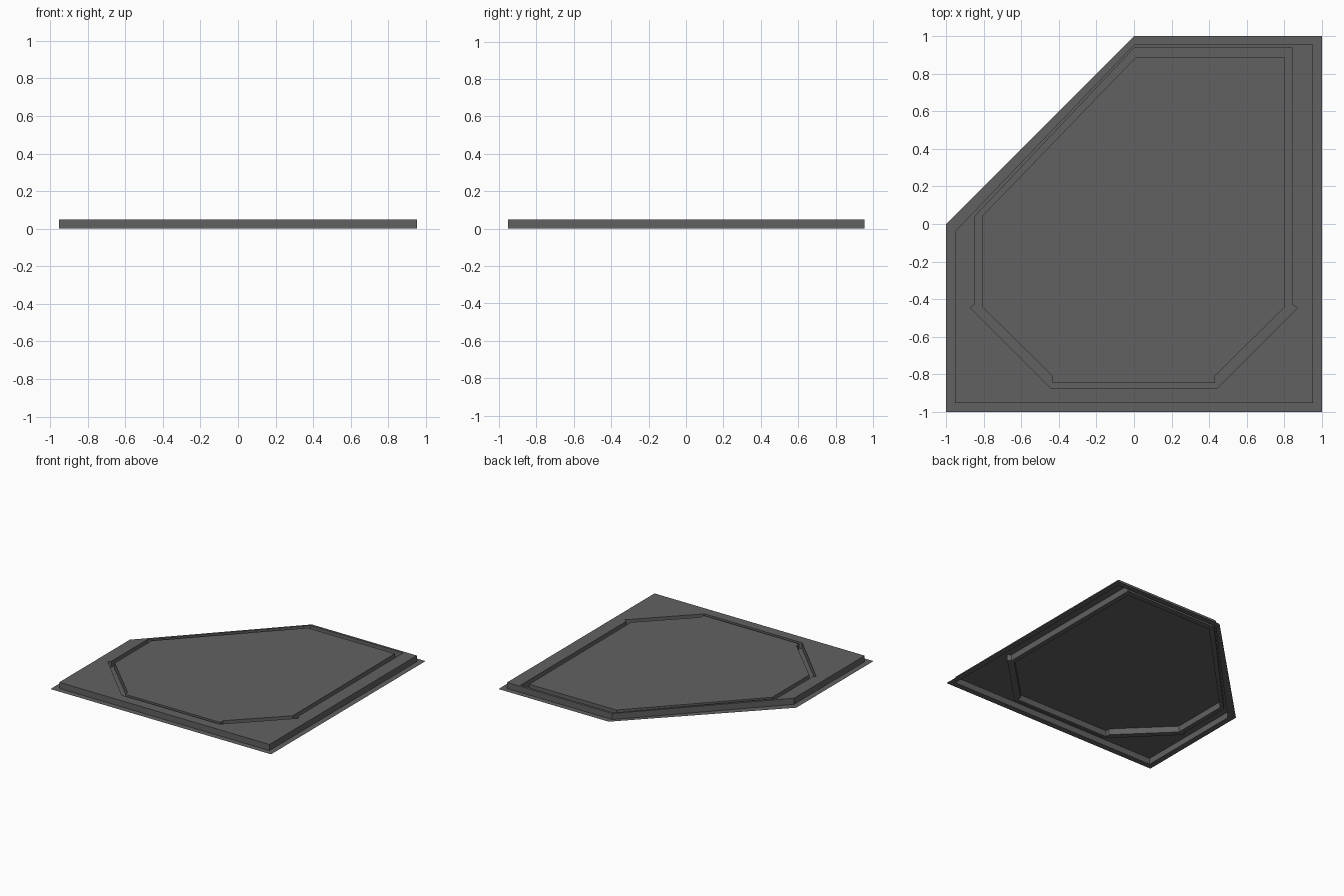
import bpy, bmesh

cube = bpy.data.objects.get("Cube")
if cube:
    bpy.data.objects.remove(cube, do_unlink=True)

grey = bpy.data.materials.new("dark_grey")
grey.use_nodes = True
colour = (0.12, 0.12, 0.12, 1)
grey.diffuse_color = colour
grey.node_tree.nodes["Principled BSDF"].inputs["Base Color"].default_value = colour

TOP, BASE = 0.05, 0.0

# Plan outlines, counter-clockwise
plate_edge = [(-1, -1), (1, -1), (1, 1), (0, 1), (-1, 0)]
step_edge = [(-.953, -.953), (.953, -.953), (.953, .955), (0, .955), (-.953, -.04)]
groove_outer = [(-.443, -.872), (.443, -.872), (.87, -.445), (.843, -.43),
                (.843, .936), (0, .936), (-.848, .04), (-.848, -.43), (-.87, -.445)]
groove_inner = [(-.435, -.845), (.432, -.845), (.432, -.808), (.805, -.44),
                (.8, .888), (.01, .888), (-.81, .04), (-.81, -.44), (-.435, -.808)]


def add_loop(bm, outline, z):
    verts = [bm.verts.new((x, y, z)) for x, y in outline]
    edges = [bm.edges.new((v, verts[i - 1])) for i, v in enumerate(verts)]
    return verts, edges


def flat(bm, *loops):
    """Fill one outline, or the ring between two, facing up."""
    edges = [e for _, es in loops for e in es]
    made = bmesh.ops.triangle_fill(bm, use_beauty=True, edges=edges, normal=(0, 0, 1))
    for face in made["geom"]:
        if isinstance(face, bmesh.types.BMFace):
            face.normal_update()
            if face.normal.z < 0:
                face.normal_flip()


def wall(bm, lower, upper, inward=False):
    """Upright band between two loops of the same outline."""
    a, b = lower[0], upper[0]
    for i in range(len(a)):
        quad = [a[i - 1], a[i], b[i], b[i - 1]]
        bm.faces.new(quad[::-1] if inward else quad)


def finish(bm, name):
    mesh = bpy.data.meshes.new(name)
    bm.to_mesh(mesh)
    bm.free()
    mesh.materials.append(grey)
    obj = bpy.data.objects.new(name, mesh)
    bpy.context.collection.objects.link(obj)


# Thin brim around the foot
bm = bmesh.new()
flat(bm, add_loop(bm, plate_edge, BASE), add_loop(bm, step_edge, BASE))
finish(bm, "brim")

# Raised step: outer wall and the flat border on top
bm = bmesh.new()
foot, lip = add_loop(bm, step_edge, BASE), add_loop(bm, step_edge, TOP)
wall(bm, foot, lip)
flat(bm, lip, add_loop(bm, groove_outer, TOP))
finish(bm, "raised_border")

# Sunken groove: two walls and a floor
bm = bmesh.new()
outer_low, outer_high = add_loop(bm, groove_outer, BASE), add_loop(bm, groove_outer, TOP)
inner_low, inner_high = add_loop(bm, groove_inner, BASE), add_loop(bm, groove_inner, TOP)
wall(bm, outer_low, outer_high, inward=True)
wall(bm, inner_low, inner_high)
flat(bm, outer_low, inner_low)
finish(bm, "groove")

# Flat panel inside the groove
bm = bmesh.new()
flat(bm, add_loop(bm, groove_inner, TOP))
finish(bm, "centre_panel")
